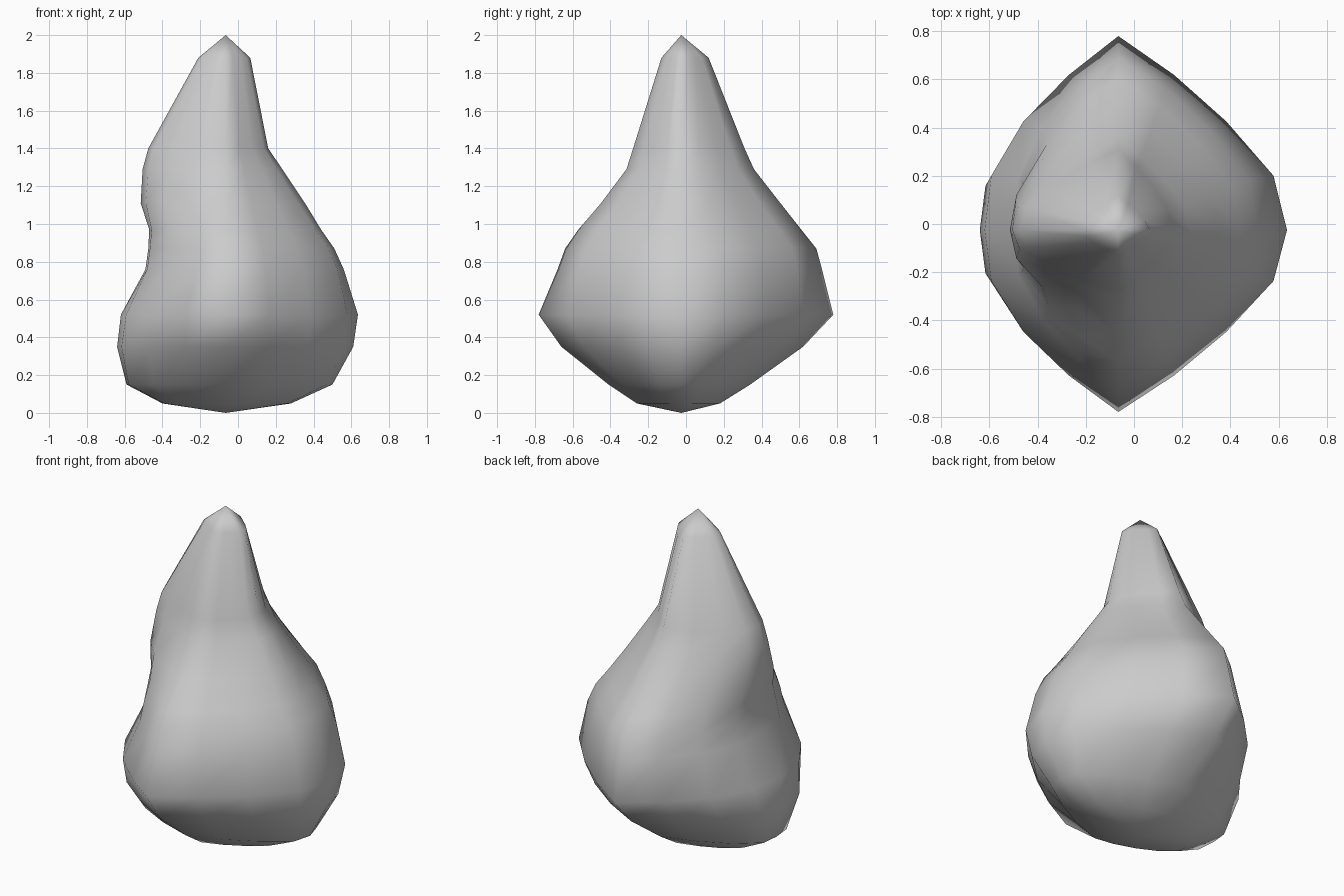
import bpy
import bmesh

if "Cube" in bpy.data.objects:
    bpy.data.objects.remove(bpy.data.objects["Cube"], do_unlink=True)

# Axis of the body
AXIS_X, AXIS_Y = -0.065, -0.025

# Quarter outline from the side tip to the front or back tip, as shares of the reach
LEFT = (1, 0.92, 0.64, 0.33, 0)
RIGHT = (1, 0.95, 0.71, 0.37, 0)
DEPTH = (0, 0.28, 0.56, 0.80, 1)

# Cross-sections: height, right edge, left edge, front edge, back edge, fullness
SECTIONS = [
    (0.05, -0.40, 0.28, -0.26, 0.18, 1.03),
    (0.15, -0.59, 0.50, -0.41, 0.34, 1.03),
    (0.35, -0.64, 0.61, -0.66, 0.62, 1.01),
    (0.52, -0.62, 0.635, -0.78, 0.78, 1),
    (0.76, -0.49, 0.56, -0.68, 0.72, 1.03),
    (0.87, -0.475, 0.51, -0.64, 0.69, 1.03),
    (0.97, -0.47, 0.44, -0.57, 0.61, 1.02),
    (1.11, -0.515, 0.355, -0.45, 0.50, 0.99),
    (1.29, -0.505, 0.235, -0.315, 0.36, 0.98),
    (1.40, -0.475, 0.16, -0.28, 0.31, 0.98),
    (1.88, -0.21, 0.065, -0.13, 0.12, 0.93),
]


def add_ring(bm, z, x_min, x_max, y_min, y_max, fullness):
    """Blunt-sided diamond with a different reach in each direction."""
    # Walk the four quarters anticlockwise, each starting at its first tip
    quarters = [
        (LEFT, x_max, y_max, (0, 1, 2, 3)),
        (RIGHT, x_min, y_max, (4, 3, 2, 1)),
        (RIGHT, x_min, y_min, (0, 1, 2, 3)),
        (LEFT, x_max, y_min, (4, 3, 2, 1)),
    ]
    ring = []
    for side, x_edge, y_edge, order in quarters:
        for k in order:
            swell = fullness if 0 < k < 4 else 1
            x = AXIS_X + (x_edge - AXIS_X) * side[k] * swell
            y = AXIS_Y + (y_edge - AXIS_Y) * DEPTH[k] * swell
            ring.append(bm.verts.new((x, y, z)))
    return ring


# Loft the body through the sections and close it with a tip at each end
bm = bmesh.new()
rings = [add_ring(bm, *section) for section in SECTIONS]
base = bm.verts.new((AXIS_X, AXIS_Y, 0))
peak = bm.verts.new((AXIS_X, AXIS_Y, 2))
sides = len(rings[0])
for i in range(sides):
    j = (i + 1) % sides
    bm.faces.new((base, rings[0][j], rings[0][i]))
    bm.faces.new((peak, rings[-1][i], rings[-1][j]))
    for low, high in zip(rings, rings[1:]):
        bm.faces.new((low[i], low[j], high[j], high[i]))
bmesh.ops.recalc_face_normals(bm, faces=bm.faces[:])
for face in bm.faces:
    face.smooth = True

mesh = bpy.data.meshes.new("pear_shaped_stone")
bm.to_mesh(mesh)
bm.free()
stone = bpy.data.objects.new("pear_shaped_stone", mesh)
bpy.context.collection.objects.link(stone)

# Plain grey surface
grey = bpy.data.materials.new("stone_grey")
grey.use_nodes = True
colour = (0.6, 0.6, 0.6, 1)
grey.diffuse_color = colour
grey.node_tree.nodes["Principled BSDF"].inputs["Base Color"].default_value = colour
mesh.materials.append(grey)
